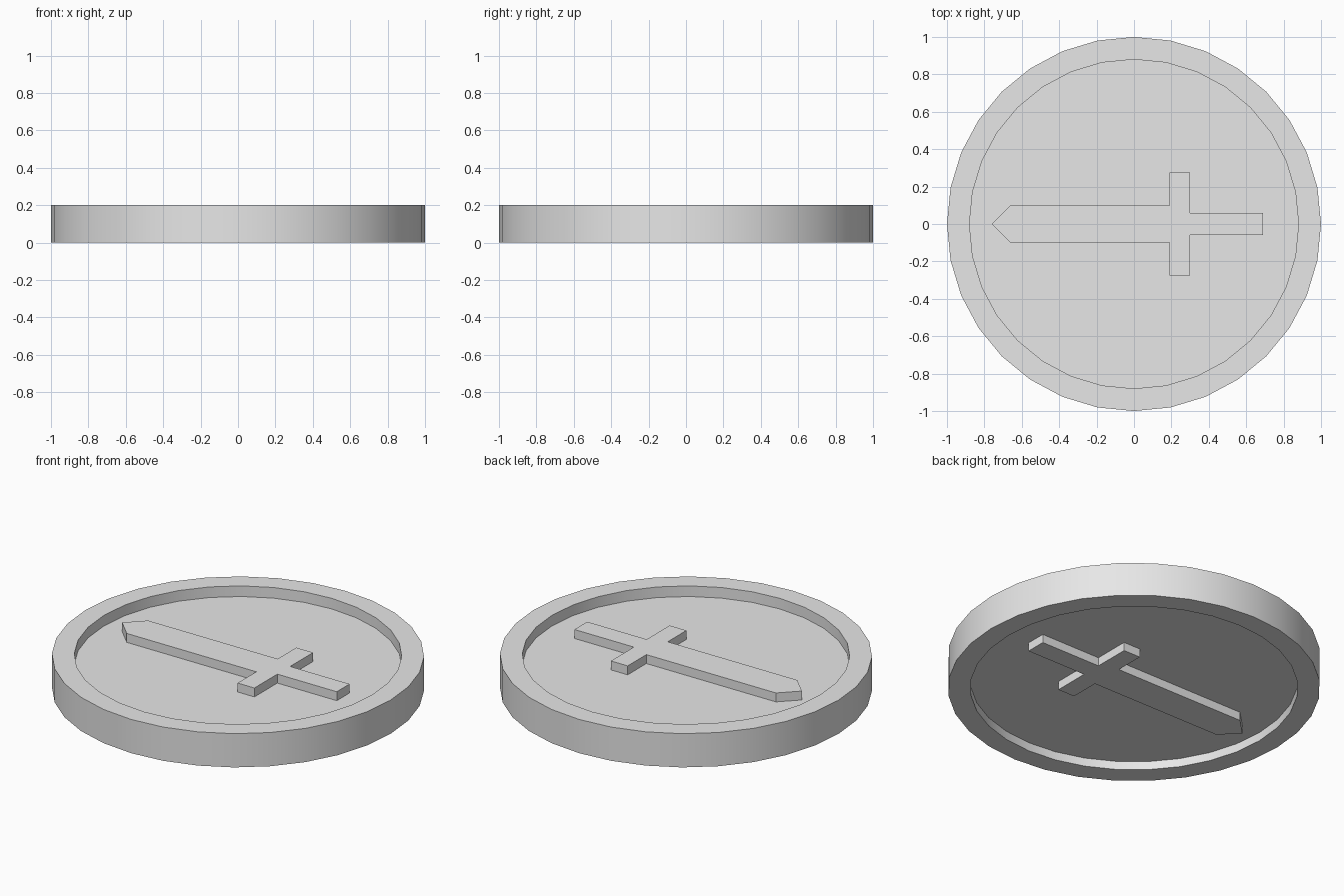
import bpy
import bmesh
from math import cos, sin, tau, radians

cube = bpy.data.objects.get("Cube")
if cube:
    bpy.data.objects.remove(cube, do_unlink=True)

SIDES = 32
RIM, INNER = 1.0, 0.88
HEIGHT = 0.2
FLOOR_LOW, FLOOR_HIGH = 0.05, 0.137

metal = bpy.data.materials.new("plain grey")
metal.use_nodes = True
grey = (0.8, 0.8, 0.8, 1)
metal.diffuse_color = grey
metal.node_tree.nodes["Principled BSDF"].inputs["Base Color"].default_value = grey


def finish(bm, name):
    bmesh.ops.recalc_face_normals(bm, faces=bm.faces)
    mesh = bpy.data.meshes.new(name)
    bm.to_mesh(mesh)
    bm.free()
    mesh.materials.append(metal)
    obj = bpy.data.objects.new(name, mesh)
    bpy.context.collection.objects.link(obj)
    return obj


def lathe(name, profile):
    """Sweep a radius/height profile round z and cap both ends."""
    bm = bmesh.new()
    rings = [[bm.verts.new((r * cos(tau * i / SIDES), r * sin(tau * i / SIDES), z))
              for i in range(SIDES)] for r, z in profile]
    for a, b in zip(rings, rings[1:]):
        for i in range(SIDES):
            j = (i + 1) % SIDES
            bm.faces.new((a[i], a[j], b[j], b[i]))
    bm.faces.new(rings[0])
    bm.faces.new(rings[-1])
    return finish(bm, name)


def relief(name, half_outline, z0, z1):
    """Mirror half an outline across the x axis and extrude it upward."""
    outline = half_outline + [(x, -y) for x, y in reversed(half_outline) if y]
    bm = bmesh.new()
    face = bm.faces.new([bm.verts.new((x, y, z0)) for x, y in outline])
    top = bmesh.ops.extrude_face_region(bm, geom=[face], use_keep_orig=True)
    verts = [v for v in top["geom"] if isinstance(v, bmesh.types.BMVert)]
    bmesh.ops.translate(bm, verts=verts, vec=(0, 0, z1 - z0))
    return finish(bm, name)


# Round disc with a raised rim on both sides
disc = lathe("coin_disc", [(INNER, FLOOR_LOW), (INNER, 0), (RIM, 0),
                           (RIM, HEIGHT), (INNER, HEIGHT), (INNER, FLOOR_HIGH)])
bpy.ops.object.select_all(action="DESELECT")
disc.select_set(True)
bpy.context.view_layer.objects.active = disc
bpy.ops.object.shade_smooth_by_angle(angle=radians(30))

# Sword relief on each face: point, blade, crossguard and grip
sword = [(-0.76, 0), (-0.66, 0.1), (0.19, 0.1), (0.19, 0.275),
         (0.3, 0.275), (0.3, 0.06), (0.69, 0.06)]
relief("sword_top", sword, FLOOR_HIGH, 0.19)
relief("sword_bottom", sword, 0, FLOOR_LOW)
